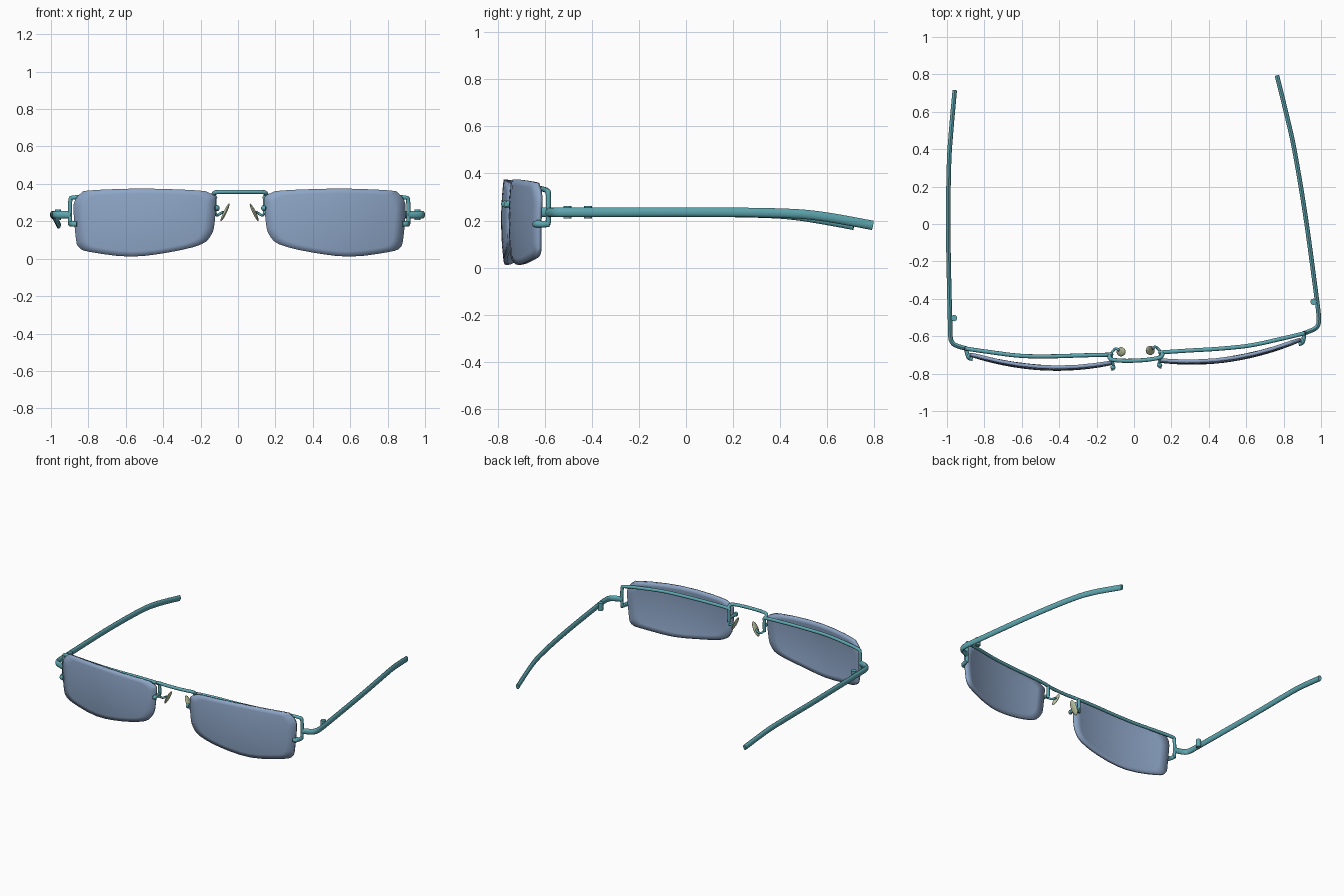
import bpy, bmesh, math
from mathutils import Vector, Matrix

cube = bpy.data.objects.get("Cube")
if cube:
    bpy.data.objects.remove(cube, do_unlink=True)

# The whole pair sits turned slightly on the ground
POSE = Matrix.Translation((-0.022, 0, 0)) @ Matrix.Rotation(math.radians(2.6), 4, 'Z')


def material(name, rgb):
    m = bpy.data.materials.new(name)
    m.use_nodes = True
    m.diffuse_color = (*rgb, 1)
    m.node_tree.nodes["Principled BSDF"].inputs["Base Color"].default_value = (*rgb, 1)
    return m


TEAL = material("teal metal", (0.115, 0.39, 0.44))
TINT = material("blue grey lens", (0.27, 0.38, 0.57))
PAD = material("pale green pad", (0.50, 0.56, 0.36))


def finish(name, bm, mat):
    """Turn a bmesh into a posed, smooth-shaded object."""
    bmesh.ops.recalc_face_normals(bm, faces=bm.faces)
    bm.transform(POSE)
    me = bpy.data.meshes.new(name)
    bm.to_mesh(me)
    bm.free()
    me.materials.append(mat)
    ob = bpy.data.objects.new(name, me)
    bpy.context.collection.objects.link(ob)
    bpy.ops.object.select_all(action='DESELECT')
    ob.select_set(True)
    bpy.context.view_layer.objects.active = ob
    bpy.ops.object.shade_smooth_by_angle(angle=math.radians(40))
    return ob


def spline(pts, steps=4, closed=False):
    """Catmull-Rom curve through the points."""
    pts = [Vector(p) for p in pts]
    n = len(pts)
    get = (lambda i: pts[i % n]) if closed else (lambda i: pts[max(0, min(n - 1, i))])
    out = []
    for i in range(n if closed else n - 1):
        a, b, c, d = (get(i + k) for k in (-1, 0, 1, 2))
        for s in range(steps):
            t = s / steps
            out.append(0.5 * (2 * b + (c - a) * t + (2 * a - 5 * b + 4 * c - d) * t * t
                              + (3 * b - a - 3 * c + d) * t ** 3))
    return out if closed else out + [pts[-1]]


def tube(name, path, wide, high, sides=12):
    """Sweep an ellipse along a path."""
    bm = bmesh.new()
    rings, up = [], Vector((0.01, 0.02, 1))
    for i, p in enumerate(path):
        t = (path[min(i + 1, len(path) - 1)] - path[max(i - 1, 0)]).normalized()
        up = (up - t * up.dot(t)).normalized()
        side = t.cross(up)
        rings.append([bm.verts.new(p + side * wide * math.cos(a) + up * high * math.sin(a))
                      for a in (2 * math.pi * k / sides for k in range(sides))])
    for r, q in zip(rings, rings[1:]):
        for k in range(sides):
            j = (k + 1) % sides
            bm.faces.new((r[k], r[j], q[j], q[k]))
    bm.faces.new(rings[0])
    bm.faces.new(rings[-1])
    return finish(name, bm, TEAL)


def ball(name, loc, size, mat, tilt=0):
    bm = bmesh.new()
    m = (Matrix.Translation(loc) @ Matrix.Rotation(tilt, 4, 'Y')
         @ Matrix.Diagonal((*size, 1)))
    bmesh.ops.create_uvsphere(bm, u_segments=16, v_segments=10, radius=1, matrix=m)
    return finish(name, bm, mat)


# Lens outline (x, z) and its curved surface
OUTLINE = [(.130, .31), (.139, .187), (.156, .128), (.21, .077), (.37, .037), (.584, .012),
           (.798, .037), (.856, .06), (.873, .107), (.886, .267), (.873, .32), (.845, .35),
           (.803, .364), (.531, .374), (.226, .364), (.165, .35), (.139, .335)]


def lens_y(x, z):
    return -0.759 + 0.356 * (x - 0.36) ** 2 + 0.35 * (z - 0.2) ** 2


def lens(name, s):
    bm = bmesh.new()
    edge = spline([(x, 0, z) for x, z in OUTLINE], 3, True)
    mid = Vector((0.51, 0, 0.2))
    rings = []
    for f in (1, 0.85, 0.7, 0.55, 0.4, 0.25, 0.12):
        pts = [mid.lerp(p, f) for p in edge]
        rings.append([bm.verts.new((s * p.x, lens_y(p.x, p.z), p.z)) for p in pts])
    n = len(edge)
    for r, q in zip(rings, rings[1:]):
        for k in range(n):
            j = (k + 1) % n
            bm.faces.new((r[k], r[j], q[j], q[k]))
    bm.faces.new(rings[-1])
    ob = finish(name, bm, TINT)
    mod = ob.modifiers.new("thickness", 'SOLIDIFY')
    mod.thickness, mod.offset = 0.018, 0


for side, s in (("left", 1), ("right", -1)):
    def pts(*ps, steps=4):
        return spline([(s * x, y, z) for x, y, z in ps], steps)

    lens(side + "_lens", s)

    # Top bar behind the lens, turning down at both ends
    tube(side + "_top_bar", pts((.135, -.693, .24), (.135, -.693, .315), (.145, -.693, .335),
                                (.29, -.69, .34), (.44, -.688, .34), (.613, -.678, .34),
                                (.78, -.65, .335), (.885, -.63, .327), (.904, -.626, .31),
                                (.905, -.626, .2), (.903, -.63, .185)), .011, .011)
    # Hooks that clamp the lens
    tube(side + "_outer_hook", pts((.905, -.622, .187), (.902, -.645, .185),
                                   (.893, -.675, .185), (.872, -.682, .185)), .011, .014)
    tube(side + "_inner_hook", pts((.135, -.69, .27), (.128, -.72, .27),
                                   (.122, -.765, .27), (.135, -.772, .27)), .008, .011)
    ball(side + "_inner_screw", (s * .125, -.762, .27), (.014, .012, .016), TEAL)
    ball(side + "_outer_screw", (s * .893, -.668, .187), (.012, .018, .016), TEAL)

    # Temple, running from the end piece round the corner to the drooping tip
    temple = [(.90, -.627, .235), (.95, -.61, .235), (.976, -.592, .235), (.986, -.555, .235),
              (.982, -.45, .235), (.956, 0, .236), (.925, .35, .232), (.90, .53, .219),
              (.8625, .755, .18)]
    path = pts(*temple, steps=6)
    for p in path:
        p.x -= 0.0325 * max(0, p.y + 0.5)
    tube(side + "_temple", path, .012, .02)
    # Hinge barrel on the inside
    tube(side + "_hinge", [Vector((s * .962, -.46, z)) for z in (.208, .235, .262)], .017, .017)

    # Nose pad with its wire arm
    tube(side + "_pad_arm", pts((.135, -.693, .245), (.122, -.675, .232),
                                (.105, -.662, .24), (.088, -.672, .25)), .007, .007)
    ball(side + "_nose_pad", (s * .078, -.68, .248), (.009, .025, .052), PAD, -s * .45)

# Bridge
arch = [(.142, -.695, .335), (.139, -.712, .35), (.12, -.722, .356), (.05, -.73, .357)]
arch += [(-x, y, z) for x, y, z in reversed(arch)]
tube("bridge", spline(arch), .011, .011)
